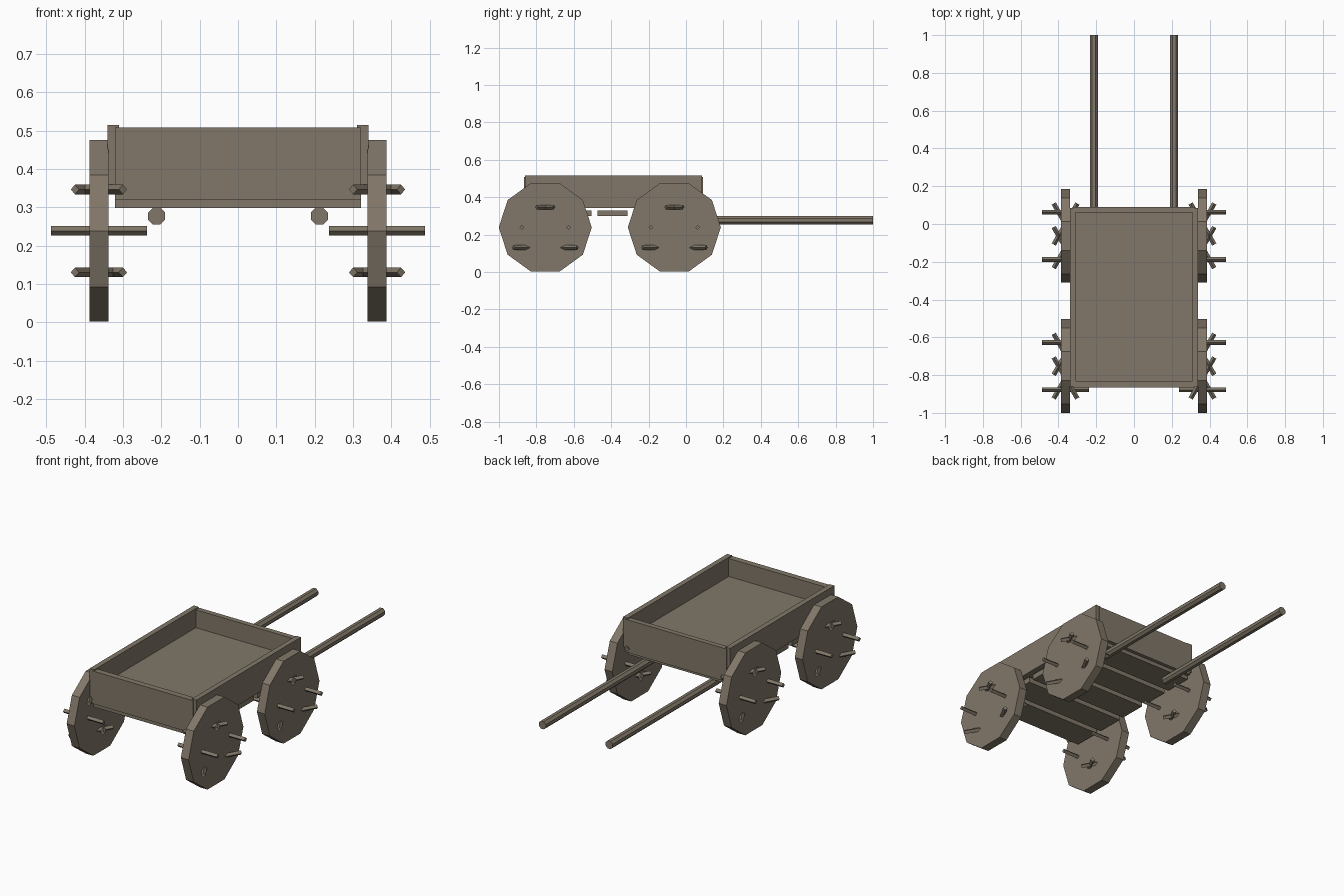
import bpy, math
from mathutils import Matrix, Vector

if "Cube" in bpy.data.objects:
    bpy.data.objects.remove(bpy.data.objects["Cube"])

wood = bpy.data.materials.new("weathered_wood")
wood.diffuse_color = (0.22, 0.185, 0.14, 1)
wood.use_nodes = True
wood.node_tree.nodes["Principled BSDF"].inputs["Base Color"].default_value = wood.diffuse_color


def finish(name):
    ob = bpy.context.object
    ob.name = name
    ob.data.materials.append(wood)
    return ob


def box(name, x0, x1, y0, y1, z0, z1):
    bpy.ops.mesh.primitive_cube_add(size=1)
    ob = finish(name)
    ob.data.transform(Matrix.Translation(((x0 + x1) / 2, (y0 + y1) / 2, (z0 + z1) / 2))
                      @ Matrix.Diagonal((x1 - x0, y1 - y0, z1 - z0, 1)))
    return ob


def rod(name, centre, direction, radius, length, sides, turn=0.0):
    # Prism along a horizontal direction; a vertex lies sideways when turn is 90 degrees
    bpy.ops.mesh.primitive_cylinder_add(vertices=sides, radius=radius, depth=length)
    ob = finish(name)
    d = Vector(direction).normalized()
    up = Vector((0, 0, 1))
    basis = Matrix((up, up.cross(d), d)).transposed().to_4x4()
    ob.data.transform(Matrix.Translation(centre) @ basis @ Matrix.Rotation(turn, 4, 'Z'))
    return ob


# Cart bed: floor, end boards, side boards
box("floor", -0.315, 0.315, -0.85, 0.08, 0.342, 0.405)
box("front_board", -0.32, 0.32, -0.865, -0.83, 0.32, 0.508)
box("back_board", -0.32, 0.32, 0.06, 0.09, 0.32, 0.508)
for s, label in ((-1, "left"), (1, "right")):
    xs = sorted((s * 0.31, s * 0.34))
    box(label + "_side_board", xs[0], xs[1], -0.86, 0.085, 0.342, 0.515)

# Slats under the bed
for i in range(5):
    y = -0.855 + i * 0.191
    box(f"under_slat_{i + 1}", -0.32, 0.32, y, y + 0.16, 0.298, 0.33)

# Pull shafts
for s, label in ((-1, "left"), (1, "right")):
    rod(label + "_shaft", (s * 0.212, 0.505, 0.277), (0, 1, 0), 0.024, 0.99, 8, math.pi / 8)

# Ten-sided wheels, each with a ring of six slanting pegs
WZ, WX = 0.2385, 0.3625
for s, side in ((-1, "left"), (1, "right")):
    for wy, end in ((-0.7525, "front"), (-0.0625, "rear")):
        # Flat facet at the bottom, corners pointing forward and back
        rod(f"{end}_{side}_wheel", (s * WX, wy, WZ), (1, 0, 0), 0.2485, 0.049, 10,
            0.0)
        for k in range(6):
            a = k * math.pi / 3
            cy, cz = 0.125 * math.cos(a), 0.108 * round(math.sin(a) / 0.866)
            # Upper pegs cross outside the wheel, lower pegs splay apart
            slope = 0.0 if cz == 0 else -math.copysign(math.sqrt(3), cy * cz)
            rod(f"{end}_{side}_peg_{k + 1}", (s * WX, wy + cy, WZ + cz),
                (s, slope, 0), 0.0125, 0.25, 4)
